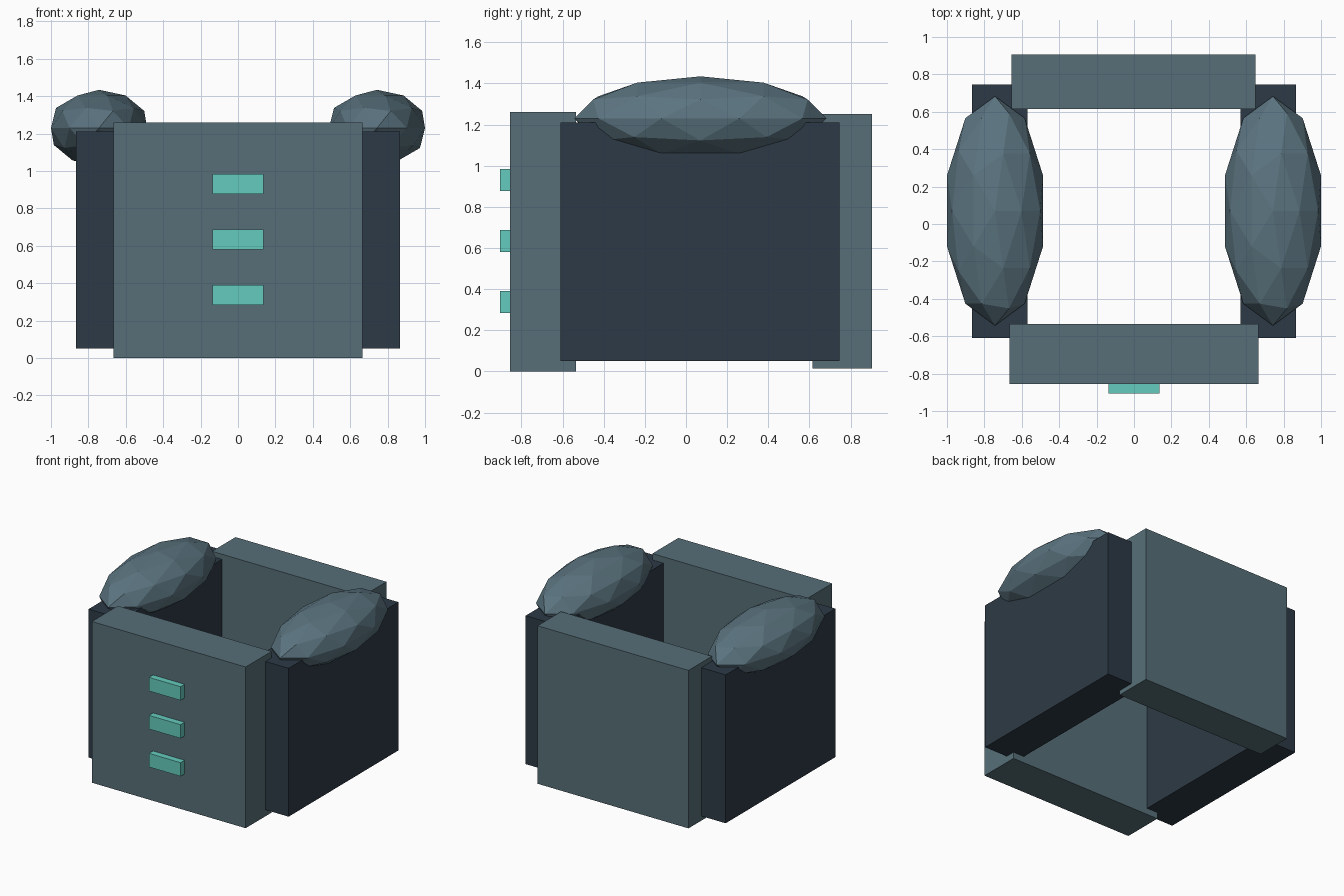
import bpy

cube = bpy.data.objects.get("Cube")
if cube:
    bpy.data.objects.remove(cube, do_unlink=True)


def material(name, rgb):
    mat = bpy.data.materials.new(name)
    mat.use_nodes = True
    colour = (*rgb, 1)
    mat.diffuse_color = colour
    bsdf = next(n for n in mat.node_tree.nodes if n.type == "BSDF_PRINCIPLED")
    bsdf.inputs["Base Color"].default_value = colour
    return mat


def finish(name, mat):
    obj = bpy.context.object
    obj.name = name
    obj.data.materials.append(mat)
    bpy.ops.object.transform_apply(location=False, rotation=False, scale=True)
    return obj


def box(name, low, high, mat):
    centre = [(a + b) / 2 for a, b in zip(low, high)]
    bpy.ops.mesh.primitive_cube_add(size=1, location=centre)
    bpy.context.object.scale = [b - a for a, b in zip(low, high)]
    return finish(name, mat)


panel_grey = material("slate grey", (0.095, 0.159, 0.188))
pad_grey = material("blue grey", (0.105, 0.175, 0.215))
wall_navy = material("dark navy", (0.026, 0.042, 0.061))
light_teal = material("bright teal", (0.13, 0.60, 0.51))

# Front and back plates
box("front_plate", (-0.665, -0.855, 0), (0.665, -0.535, 1.26), panel_grey)
box("back_plate", (-0.655, 0.615, 0.015), (0.65, 0.905, 1.25), panel_grey)

# Side walls with faceted shoulder pads
for side, sign in (("left", 1), ("right", -1)):
    x_low, x_high = sorted((sign * 0.57, sign * 0.865))
    box(side + "_wall", (x_low, -0.61, 0.05), (x_high, 0.745, 1.21), wall_navy)
    bpy.ops.mesh.primitive_ico_sphere_add(
        subdivisions=2, radius=1, location=(sign * 0.743, 0.07, 1.23))
    bpy.context.object.scale = (0.27, 0.613, 0.204)
    finish(side + "_shoulder_pad", pad_grey)

# Column of light bars on the front plate
for i in range(3):
    z = 0.283 + i * 0.297
    box(f"light_bar_{i + 1}", (-0.137, -0.905, z), (0.137, -0.85, z + 0.107), light_teal)
